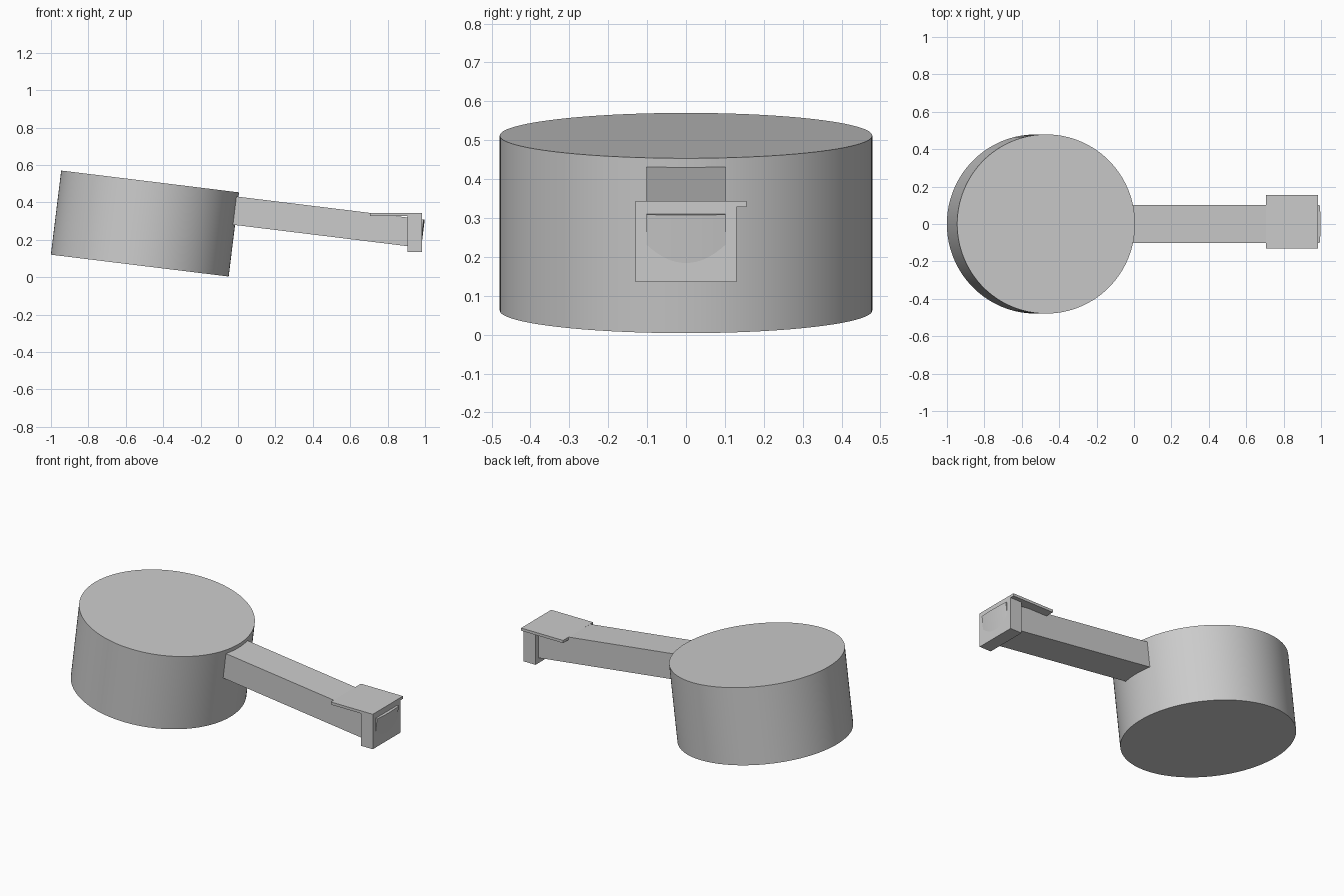
import bpy, bmesh, math
from mathutils import Matrix

cube = bpy.data.objects.get("Cube")
if cube:
    bpy.data.objects.remove(cube, do_unlink=True)

GREY = (0.6, 0.6, 0.6, 1)
mat = bpy.data.materials.new("plain grey")
mat.use_nodes = True
mat.diffuse_color = GREY
mat.node_tree.nodes["Principled BSDF"].inputs["Base Color"].default_value = GREY

# Shared frame of the tilted drum and its handle
TILT = Matrix.Translation((-0.4975, 0, 0.287)) @ Matrix.Rotation(math.radians(7), 4, 'Y')


def finish(name, bm, matrix=Matrix()):
    bmesh.ops.recalc_face_normals(bm, faces=bm.faces)
    mesh = bpy.data.meshes.new(name)
    bm.to_mesh(mesh)
    bm.free()
    mesh.materials.append(mat)
    obj = bpy.data.objects.new(name, mesh)
    bpy.context.collection.objects.link(obj)
    obj.matrix_world = matrix
    bpy.ops.object.select_all(action='DESELECT')
    obj.select_set(True)
    bpy.context.view_layer.objects.active = obj
    bpy.ops.object.shade_smooth_by_angle(angle=math.radians(30))
    return obj


def prism(name, outline, low, high, matrix=Matrix()):
    """Extrude a flat xy outline from z = low to z = high."""
    bm = bmesh.new()
    face = bm.faces.new([bm.verts.new((x, y, low)) for x, y in outline])
    top = bmesh.ops.extrude_face_region(bm, geom=[face])["geom"]
    bmesh.ops.translate(bm, vec=(0, 0, high - low),
                        verts=[v for v in top if isinstance(v, bmesh.types.BMVert)])
    return finish(name, bm, matrix)


def box(name, x0, x1, y0, y1, z0, z1):
    return prism(name, [(x0, y0), (x1, y0), (x1, y1), (x0, y1)], z0, z1)


# Round drum
bm = bmesh.new()
bmesh.ops.create_cone(bm, cap_ends=True, segments=128, radius1=0.479,
                      radius2=0.479, depth=0.453)
finish("drum", bm, TILT)

# Straight handle with a slightly bowed end
half, reach, bow = 0.102, 1.482, 0.9
outline = [(0.4, half), (0.4, -half)]
for i in range(17):
    y = half * (i / 8 - 1)
    outline.append((reach - bow + math.sqrt(bow * bow - y * y), y))
prism("handle", outline, 0.051, 0.203, TILT)

# Upright end block and the flat plate over it
box("end_block", 0.905, 0.983, -0.13, 0.13, 0.135, 0.335)
box("top_plate", 0.705, 0.983, -0.13, 0.155, 0.328, 0.344)
